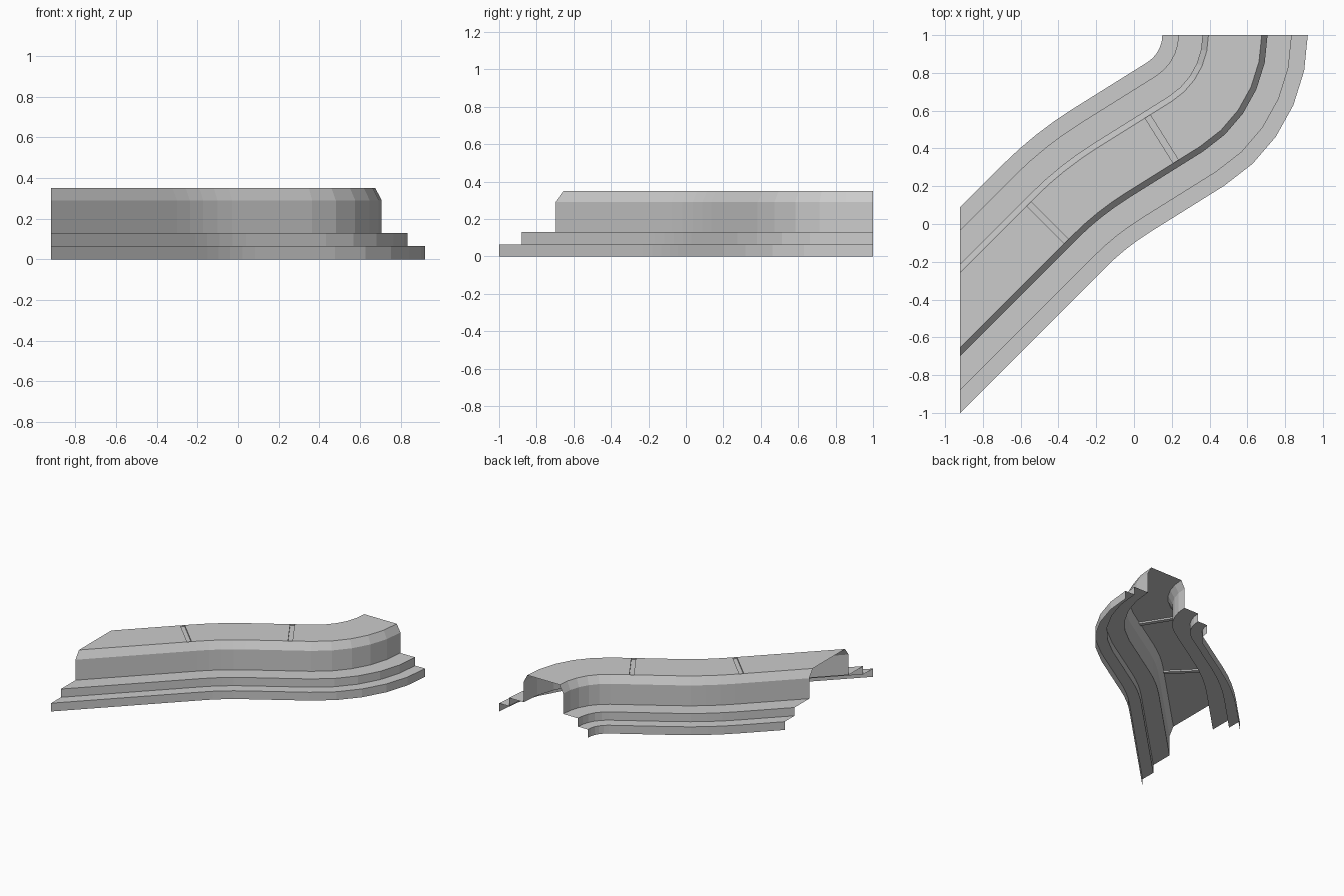
import bpy, bmesh
from math import sin, cos, tan, radians, sqrt
from mathutils import Vector

cube = bpy.data.objects.get("Cube")
if cube:
    bpy.data.objects.remove(cube, do_unlink=True)

# One plain material
grey = bpy.data.materials.new("light grey")
grey.use_nodes = True
colour = (0.6, 0.6, 0.6, 1)
grey.diffuse_color = colour
grey.node_tree.nodes["Principled BSDF"].inputs["Base Color"].default_value = colour

# Cross-section: half widths and heights, mirrored to both sides
half = [(0.385, 0), (0.385, 0.065), (0.30, 0.065), (0.30, 0.13),
        (0.172, 0.13), (0.172, 0.29), (0.141, 0.35)]
section = half + [(-d, z) for d, z in reversed(half)]
TOP = len(half) - 1

# Centre line: straight, gentle right bend, straight, strong left bend
START, MIDDLE, END = radians(45), radians(32), radians(90)
LEFT_EDGE = -0.92


def heading(a):
    return Vector((cos(a), sin(a)))


def side(a):
    return Vector((-sin(a), cos(a)))


corner = Vector((-0.285, 0.18))
bend_radius, bend_steps = 1.7, 4
reach = bend_radius * tan((START - MIDDLE) / 2)
bend_start = corner - heading(START) * reach
bend_centre = bend_start - side(START) * bend_radius
turn_centre, turn_radius, turn_steps = Vector((-0.02, 1)), 0.555, 5
turn_start = turn_centre - side(MIDDLE) * turn_radius

joint_1 = bend_start - heading(START) * 0.05
joint_2 = turn_start - heading(MIDDLE) * 0.15
JOINT = 0.016

stations = [(joint_1 + heading(START) * s * JOINT, START) for s in (-1, 1)]
for i in range(bend_steps + 1):
    a = START + (MIDDLE - START) * i / bend_steps
    stations.append((bend_centre + side(a) * bend_radius, a))
stations += [(joint_2 + heading(MIDDLE) * s * JOINT, MIDDLE) for s in (-1, 1)]
for i in range(turn_steps + 1):
    a = MIDDLE + (END - MIDDLE) * i / turn_steps
    stations.append((turn_centre - side(a) * turn_radius, a))

# Sweep the section; the first ring is cut square to the x axis
bm = bmesh.new()
line_y = bend_start.y + (LEFT_EDGE - bend_start.x)
rings = [[bm.verts.new((LEFT_EDGE, line_y + d * sqrt(2), z)) for d, z in section]]
for p, a in stations:
    rings.append([bm.verts.new((*(p + side(a) * d), z)) for d, z in section])

joint_rows = (1, 3 + bend_steps + 1)
joint_faces = []
for i in range(len(rings) - 1):
    r, s = rings[i], rings[i + 1]
    for k in range(len(section) - 1):
        f = bm.faces.new((r[k], r[k + 1], s[k + 1], s[k]))
        if k == TOP and i in joint_rows:
            joint_faces.append(f)

# Shallow expansion joints sunk across the top
result = bmesh.ops.extrude_face_region(bm, geom=joint_faces)
sunk = [g for g in result["geom"] if isinstance(g, bmesh.types.BMVert)]
bmesh.ops.translate(bm, verts=sunk, vec=(0, 0, -0.012))
old = [f for f in joint_faces if f.is_valid]
if old:
    bmesh.ops.delete(bm, geom=old, context='FACES_ONLY')

mesh = bpy.data.meshes.new("curved_stepped_wall")
bm.to_mesh(mesh)
bm.free()
mesh.materials.append(grey)
wall = bpy.data.objects.new("curved_stepped_wall", mesh)
bpy.context.scene.collection.objects.link(wall)
